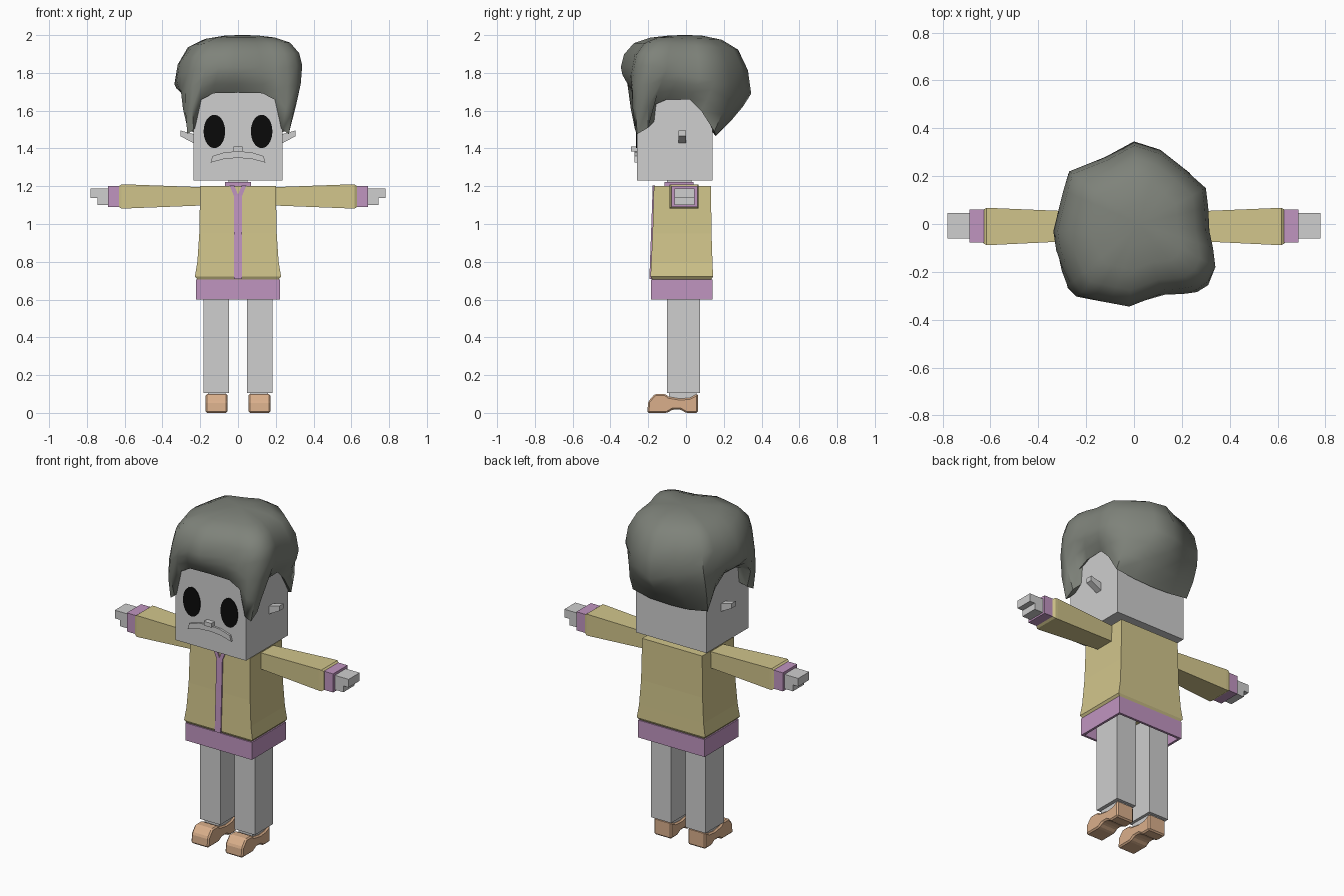
import bpy, bmesh, math
from mathutils import Vector

if "Cube" in bpy.data.objects:
    bpy.data.objects.remove(bpy.data.objects["Cube"], do_unlink=True)


def material(name, r, g, b):
    m = bpy.data.materials.new(name)
    m.use_nodes = True
    m.diffuse_color = (r, g, b, 1)
    m.node_tree.nodes["Principled BSDF"].inputs["Base Color"].default_value = (r, g, b, 1)
    return m


SKIN = material("pale grey", .62, .62, .62)
YELLOW = material("straw yellow", .64, .56, .26)
PURPLE = material("soft purple", .53, .30, .53)
TAN = material("shoe tan", .70, .43, .26)
HAIR = material("ash hair", .21, .225, .195)
BLACK = material("black", .003, .003, .003)


def build(name, rings, mat, caps=True):
    """Skin a list of equally long closed point rings."""
    bm = bmesh.new()
    loops = [[bm.verts.new(p) for p in ring] for ring in rings]
    n = len(loops[0])
    for a, b in zip(loops, loops[1:]):
        for i in range(n):
            j = (i + 1) % n
            bm.faces.new((a[i], a[j], b[j], b[i]))
    if caps:
        bm.faces.new(loops[0])
        bm.faces.new(loops[-1])
    bmesh.ops.recalc_face_normals(bm, faces=bm.faces)
    mesh = bpy.data.meshes.new(name)
    bm.to_mesh(mesh)
    bm.free()
    mesh.materials.append(mat)
    ob = bpy.data.objects.new(name, mesh)
    bpy.context.collection.objects.link(ob)
    return ob


def stack(name, mat, levels, axis="z", side=1, caps=True):
    """Rectangles (level, a0, a1, b0, b1) stacked along z, or along x on one side."""
    rings = []
    for t, a0, a1, b0, b1 in levels:
        flat = [(a0, b0), (a1, b0), (a1, b1), (a0, b1)]
        rings.append([(a * side, b, t) if axis == "z" else (t * side, a, b) for a, b in flat])
    return build(name, rings, mat, caps)


def prism(name, mat, outline, lo, hi, axis="y", side=1):
    """Extrude an outline: (x, z) along y, or (y, z) along x."""
    rings = [[(a * side, d, b) if axis == "y" else (d * side, a, b) for a, b in outline]
             for d in (lo, hi)]
    return build(name, rings, mat)


# Head, nose, mouth and neck
stack("head", SKIN, [(1.23, -.235, .235, -.26, .14), (1.8, -.235, .235, -.26, .14)])
stack("nose", SKIN, [(1.385, -.025, .025, -.29, -.25), (1.41, -.025, .025, -.29, -.25)])
half_mouth = [(0, 1.385), (.07, 1.38), (.135, 1.36), (.145, 1.325), (.07, 1.345), (0, 1.35)]
mouth = half_mouth + [(-x, z) for x, z in half_mouth[-2:0:-1]]
prism("mouth", SKIN, mouth, -.272, -.255)
stack("neck", SKIN, [(1.18, -.05, .05, -.1, .03), (1.24, -.05, .05, -.1, .03)])
stack("collar", PURPLE, [(1.19, -.07, .07, -.115, .04), (1.222, -.07, .07, -.115, .04)])

# Jacket, zip strip and hollow hem
stack("jacket", YELLOW, [(.7, -.21, .21, -.175, .13), (.722, -.228, .228, -.188, .143),
                         (.8, -.215, .215, -.184, .14), (.95, -.205, .205, -.177, .135),
                         (1.2, -.2, .2, -.17, .132)])
stack("zip_strip", PURPLE, [(.71, -.02, .02, -.194, -.17), (.95, -.02, .02, -.185, -.16),
                            (1.15, -.02, .02, -.178, -.16)])
hem = stack("hem", PURPLE, [(.6, -.222, .222, -.185, .14), (.705, -.222, .222, -.185, .14)],
            caps=False)
wall = hem.modifiers.new("wall", "SOLIDIFY")
wall.thickness = .02

# Mirrored parts
oval = [(.125 + .057 * math.cos(t * math.tau / 32), 1.49 + .088 * math.sin(t * math.tau / 32))
        for t in range(32)]
ear = [(.23, 1.475), (.305, 1.495), (.305, 1.465), (.23, 1.425)]
lapel = [(0, 1.125), (.02, 1.145), (.045, 1.205), (.02, 1.205), (0, 1.155)]
hand = [(.68, 1.1), (.745, 1.1), (.745, 1.138), (.78, 1.138), (.78, 1.187), (.68, 1.187)]
shoe = [(-.205, 0), (-.2, .06), (-.165, .1), (-.11, .1), (-.09, .085), (-.03, .075),
        (.02, .08), (.063, .102), (.063, 0), (0, 0), (-.03, .018), (-.07, .018), (-.1, 0)]
for word, s in (("left", 1), ("right", -1)):
    prism(word + "_eye", BLACK, oval, -.264, -.258, side=s)
    prism(word + "_ear", SKIN, ear, -.04, 0, side=s)
    prism(word + "_lapel", PURPLE, lapel, -.178, -.165, side=s)
    stack(word + "_sleeve", YELLOW, [(.19, -.068, .05, 1.098, 1.195),
                                     (.6, -.088, .067, 1.082, 1.21),
                                     (.617, -.088, .067, 1.082, 1.21),
                                     (.63, -.08, .06, 1.09, 1.2)], "x", s)
    stack(word + "_cuff", PURPLE, [(.62, -.077, .06, 1.09, 1.202),
                                   (.688, -.077, .06, 1.09, 1.202)], "x", s)
    prism(word + "_hand", SKIN, hand, -.06, .045, side=s)
    stack(word + "_leg", SKIN, [(.104, .048, .182, -.1, .073), (.71, .048, .182, -.1, .073)],
          side=s)
    stack(word + "_ankle", SKIN, [(.06, .065, .16, -.09, .055), (.11, .065, .16, -.09, .055)],
          side=s)
    foot = prism(word + "_shoe", TAN, shoe, .055, .172, "x", s)
    soft = foot.modifiers.new("soft_edges", "BEVEL")
    soft.width = .008

# Hair: a lower edge that hangs at the temples and nape, and a lopsided widest line
half_edge = [(0, -.27, 1.695), (.13, -.27, 1.692), (.2, -.27, 1.655), (.235, -.27, 1.5),
             (.268, -.26, 1.475), (.268, -.2, 1.51), (.25, -.17, 1.63), (.25, -.1, 1.66),
             (.25, .02, 1.66), (.25, .08, 1.6), (.25, .15, 1.49), (.13, .157, 1.47),
             (0, .157, 1.465)]
edge = half_edge + [(-x, y, z) for x, y, z in half_edge[-2:0:-1]]
wide = [(-.02, -.345, 1.83), (.12, -.29, 1.83), (.2, -.285, 1.82), (.26, -.275, 1.83),
        (.31, -.24, 1.84), (.34, -.18, 1.84), (.33, -.1, 1.82), (.315, -.03, 1.79),
        (.31, .07, 1.77), (.3, .15, 1.76), (.21, .23, 1.74), (.11, .31, 1.72),
        (0, .345, 1.69), (-.12, .28, 1.72), (-.27, .22, 1.76), (-.295, .14, 1.76),
        (-.315, .06, 1.75), (-.337, -.03, 1.74), (-.325, -.11, 1.76), (-.3, -.18, 1.79),
        (-.265, -.25, 1.8), (-.23, -.3, 1.82), (-.17, -.315, 1.82), (-.1, -.33, 1.83)]
edge = [Vector(p) for p in edge]
wide = [Vector(p) for p in wide]
crown = Vector((.02, 0, 2))
rings = [[Vector((p.x * .88, p.y * .85, p.z + .03)) for p in edge], edge]
for t in (.35, .7):
    rings.append([a.lerp(b, t) + Vector((b.x, b.y, 0)) * .04 for a, b in zip(edge, wide)])
rings.append(wide)
for shrink, rise in ((.95, .4), (.8, .75), (.55, .92), (.25, .99), (.05, 1)):
    rings.append([Vector((crown.x + (p.x - crown.x) * shrink, p.y * shrink,
                          p.z + (crown.z - p.z) * rise)) for p in wide])
hair = build("hair", rings, HAIR)
bpy.ops.object.select_all(action="DESELECT")
hair.select_set(True)
bpy.context.view_layer.objects.active = hair
bpy.ops.object.shade_smooth_by_angle(angle=math.radians(50))
